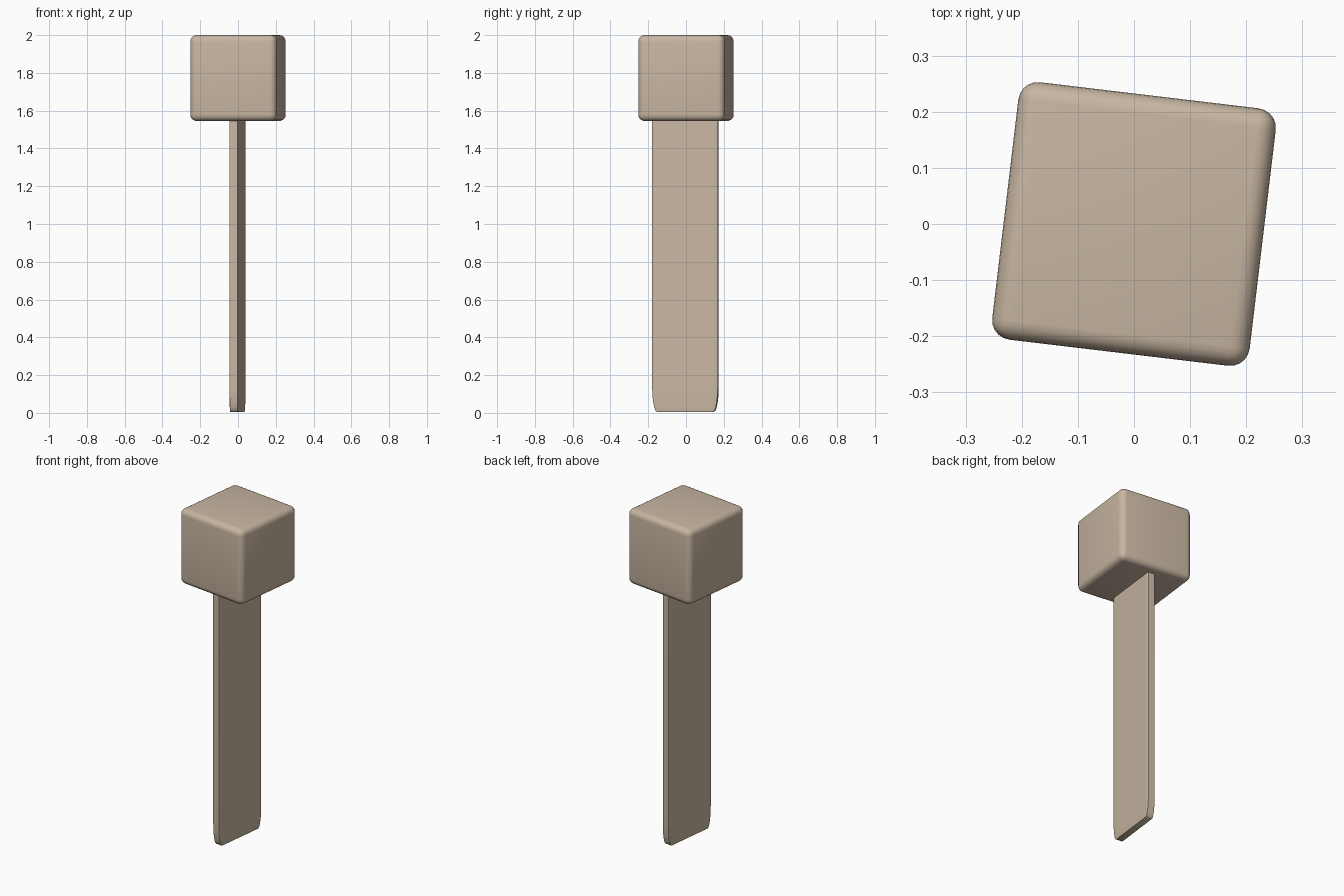
import bpy, bmesh, math

if "Cube" in bpy.data.objects:
    bpy.data.objects.remove(bpy.data.objects["Cube"])

TURN = math.radians(-6.8)


def rounded_block(name, size, centre):
    """Unit cube with rounded edges, stretched to size and turned about z."""
    mesh = bpy.data.meshes.new(name)
    bm = bmesh.new()
    bmesh.ops.create_cube(bm, size=1.0)
    bmesh.ops.bevel(bm, geom=bm.edges[:], offset=0.075, segments=5,
                    profile=0.5, affect='EDGES')
    bmesh.ops.scale(bm, vec=size, verts=bm.verts)
    bm.to_mesh(mesh)
    bm.free()
    obj = bpy.data.objects.new(name, mesh)
    bpy.context.collection.objects.link(obj)
    obj.location = centre
    obj.rotation_euler.z = TURN
    mat = bpy.data.materials.get("wood") or bpy.data.materials.new("wood")
    mat.diffuse_color = (0.58, 0.47, 0.36, 1)
    mat.use_nodes = True
    mat.node_tree.nodes["Principled BSDF"].inputs["Base Color"].default_value = mat.diffuse_color
    mesh.materials.append(mat)
    bpy.ops.object.select_all(action='DESELECT')
    obj.select_set(True)
    bpy.context.view_layer.objects.active = obj
    bpy.ops.object.shade_smooth_by_angle(angle=math.radians(40))
    return obj


# Cube-shaped head
rounded_block("mallet_head", (0.462, 0.462, 0.455), (0, 0, 1.7725))

# Flat handle, reaching up into the head
rounded_block("handle", (0.048, 0.35, 1.72), (-0.003, -0.003, 0.865))
